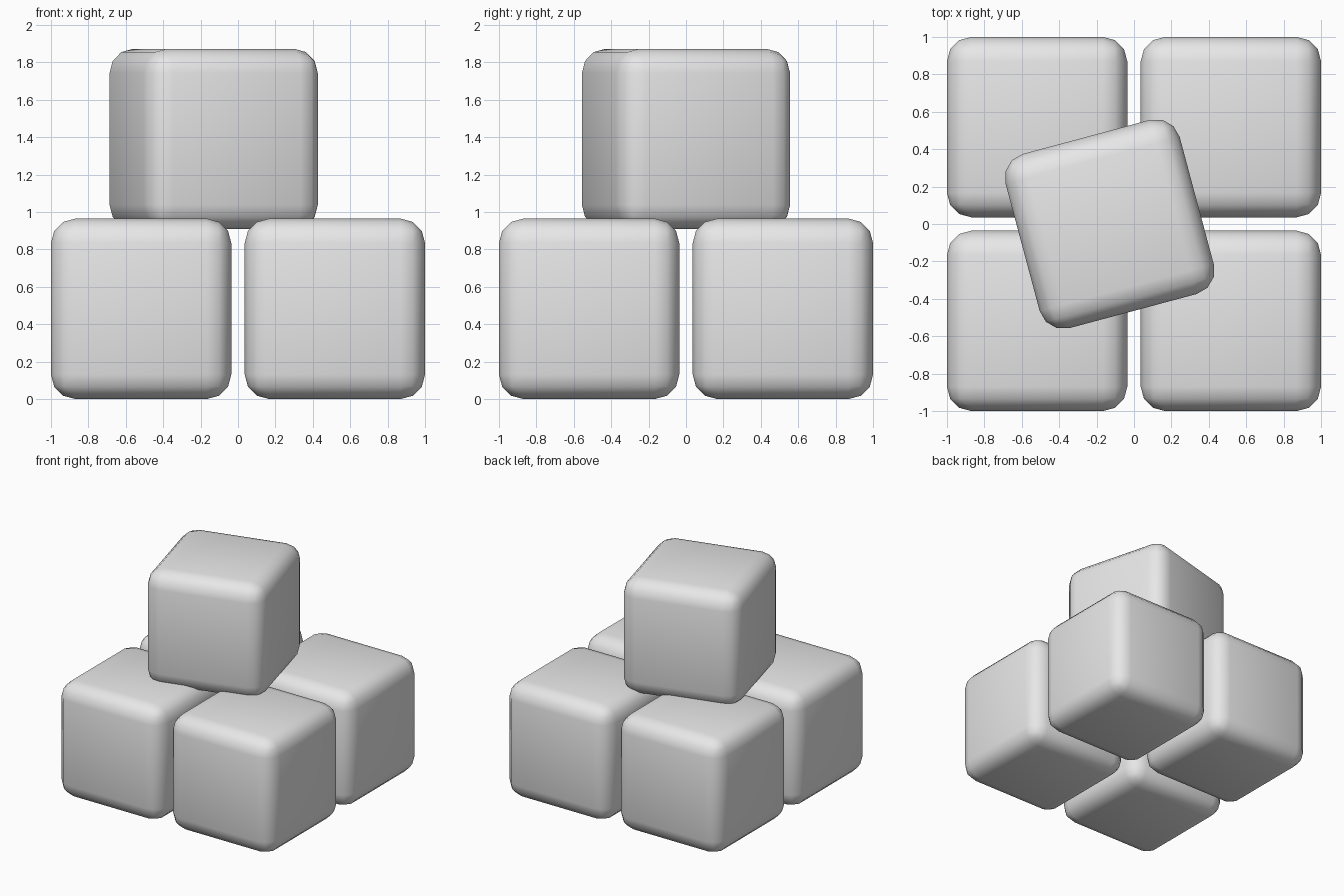
import bpy
import bmesh
from math import radians

SIZE = 0.964
BEVEL = 0.13
GAP_CENTRE = 0.518

default = bpy.data.objects.get("Cube")
if default:
    bpy.data.objects.remove(default, do_unlink=True)

# Single plain grey
grey = bpy.data.materials.new("plain_grey")
grey.use_nodes = True
colour = (0.8, 0.8, 0.8, 1)
grey.diffuse_color = colour
grey.node_tree.nodes["Principled BSDF"].inputs["Base Color"].default_value = colour


def rounded_block(name, location, turn=0):
    """Cube with three-step rounded edges, turned about z by some degrees."""
    mesh = bpy.data.meshes.new(name)
    bm = bmesh.new()
    bmesh.ops.create_cube(bm, size=SIZE)
    bmesh.ops.bevel(bm, geom=bm.edges[:], offset=BEVEL, offset_type='OFFSET',
                    segments=3, profile=0.5, affect='EDGES')
    bm.to_mesh(mesh)
    bm.free()
    mesh.materials.append(grey)
    block = bpy.data.objects.new(name, mesh)
    block.location = location
    block.rotation_euler.z = radians(turn)
    bpy.context.collection.objects.link(block)
    bpy.ops.object.select_all(action='DESELECT')
    block.select_set(True)
    bpy.context.view_layer.objects.active = block
    bpy.ops.object.shade_smooth_by_angle(angle=radians(29.5))


# Four lower blocks in a square
for side, sx in (("right", -1), ("left", 1)):
    for depth, sy in (("front", -1), ("back", 1)):
        rounded_block(f"{depth}_{side}_block",
                      (sx * GAP_CENTRE, sy * GAP_CENTRE, SIZE / 2))

# Turned block resting on top
rounded_block("top_block", (-0.13, 0, 1.39), 15)
